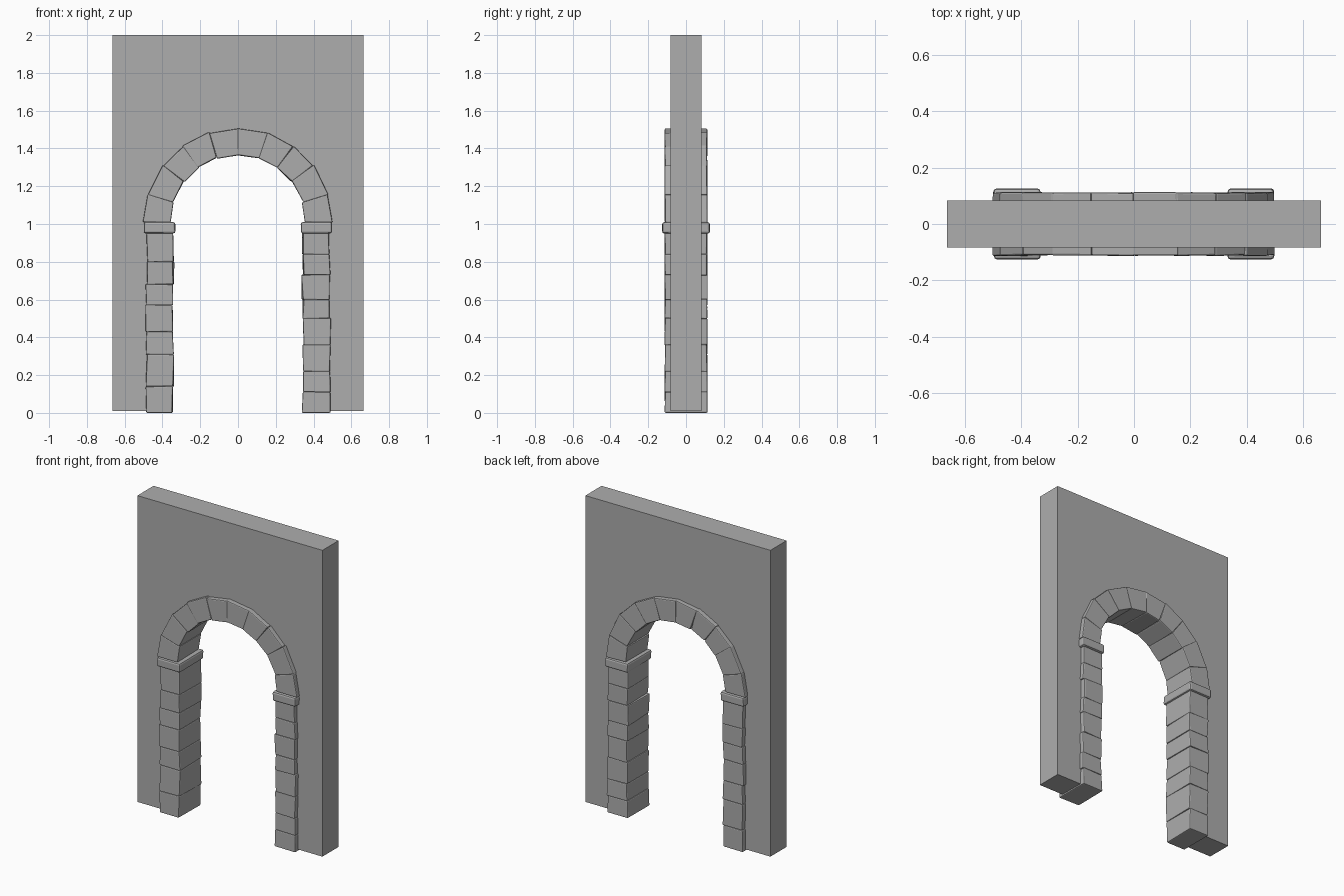
import bpy, bmesh, random
from math import sin, cos, pi, radians

random.seed(4)
if "Cube" in bpy.data.objects:
    bpy.data.objects.remove(bpy.data.objects["Cube"])


def material(name, value):
    mat = bpy.data.materials.new(name)
    mat.use_nodes = True
    colour = (value, value, value, 1)
    mat.diffuse_color = colour
    mat.node_tree.nodes["Principled BSDF"].inputs["Base Color"].default_value = colour
    return mat


GREY = material("stone grey", 0.42)


def prism(name, outline, depth, jitter=0.0, bevel=0.0):
    """Extrude an x-z outline through the wall, optionally roughened and bevelled."""
    bm = bmesh.new()
    front = [bm.verts.new((x, -depth, z)) for x, z in outline]
    back = [bm.verts.new((x, depth, z)) for x, z in outline]
    bm.faces.new(front)
    bm.faces.new(back[::-1])
    n = len(outline)
    for i in range(n):
        j = (i + 1) % n
        bm.faces.new((front[i], back[i], back[j], front[j]))
    for v in bm.verts:
        v.co.x += random.uniform(-jitter, jitter)
        v.co.y += random.uniform(-jitter, jitter) * 0.5
        v.co.z += random.uniform(-jitter, jitter) * 0.4
        v.co.z = max(v.co.z, 0)
    bmesh.ops.recalc_face_normals(bm, faces=bm.faces)
    mesh = bpy.data.meshes.new(name)
    bm.to_mesh(mesh)
    bm.free()
    mesh.materials.append(GREY)
    obj = bpy.data.objects.new(name, mesh)
    bpy.context.collection.objects.link(obj)
    if bevel:
        mod = obj.modifiers.new("worn edges", "BEVEL")
        mod.width = bevel
        mod.segments = 2
    return obj


def box(name, x0, x1, z0, z1, depth, **kw):
    return prism(name, [(x0, z0), (x1, z0), (x1, z1), (x0, z1)], depth, **kw)


# Wall with an arched opening hidden behind the stones
SPRING = 1.01
W, R = 0.665, 0.42
arc = [(R * cos(pi * i / 24), SPRING + R * sin(pi * i / 24)) for i in range(25)]
prism("wall", [(W, 0.01), (W, 2), (-W, 2), (-W, 0.01), (-R, 0.01)]
      + arc[::-1] + [(R, 0.01)], 0.083)

# Jamb stones, with different courses on each side
courses = {
    "right": (-1, [0, 0.14, 0.31, 0.43, 0.57, 0.68, 0.80, 0.955]),
    "left": (1, [0, 0.11, 0.22, 0.36, 0.50, 0.60, 0.73, 0.84, 0.955]),
}
for side, (s, joints) in courses.items():
    for i, (z0, z1) in enumerate(zip(joints, joints[1:])):
        shift = random.uniform(-0.004, 0.004)
        box(f"{side}_jamb_stone_{i + 1}", s * (0.343 + shift), s * (0.486 + shift),
            z0 - 0.001, z1 + 0.001, 0.112, jitter=0.005, bevel=0.006)
    # Projecting impost block at the springing line
    box(f"{side}_impost", s * 0.333, s * 0.499, 0.95, 1.01, 0.126,
        jitter=0.002, bevel=0.011)

# Arch stones, straight-sided wedges
angles = [0, 17, 37, 54, 72, 90, 108, 126, 143, 163, 180]
for i, (a0, a1) in enumerate(zip(angles, angles[1:])):
    a0, a1 = radians(a0 - 0.2), radians(a1 + 0.2)
    inner, outer = 0.357, 0.499
    shift = random.uniform(-0.003, 0.003)
    wedge = [((r + shift) * cos(a), SPRING + (r + shift) * sin(a))
             for r, a in ((inner, a0), (outer, a0), (outer, a1), (inner, a1))]
    prism(f"arch_stone_{i + 1}", wedge, 0.112, jitter=0.004, bevel=0.006)
